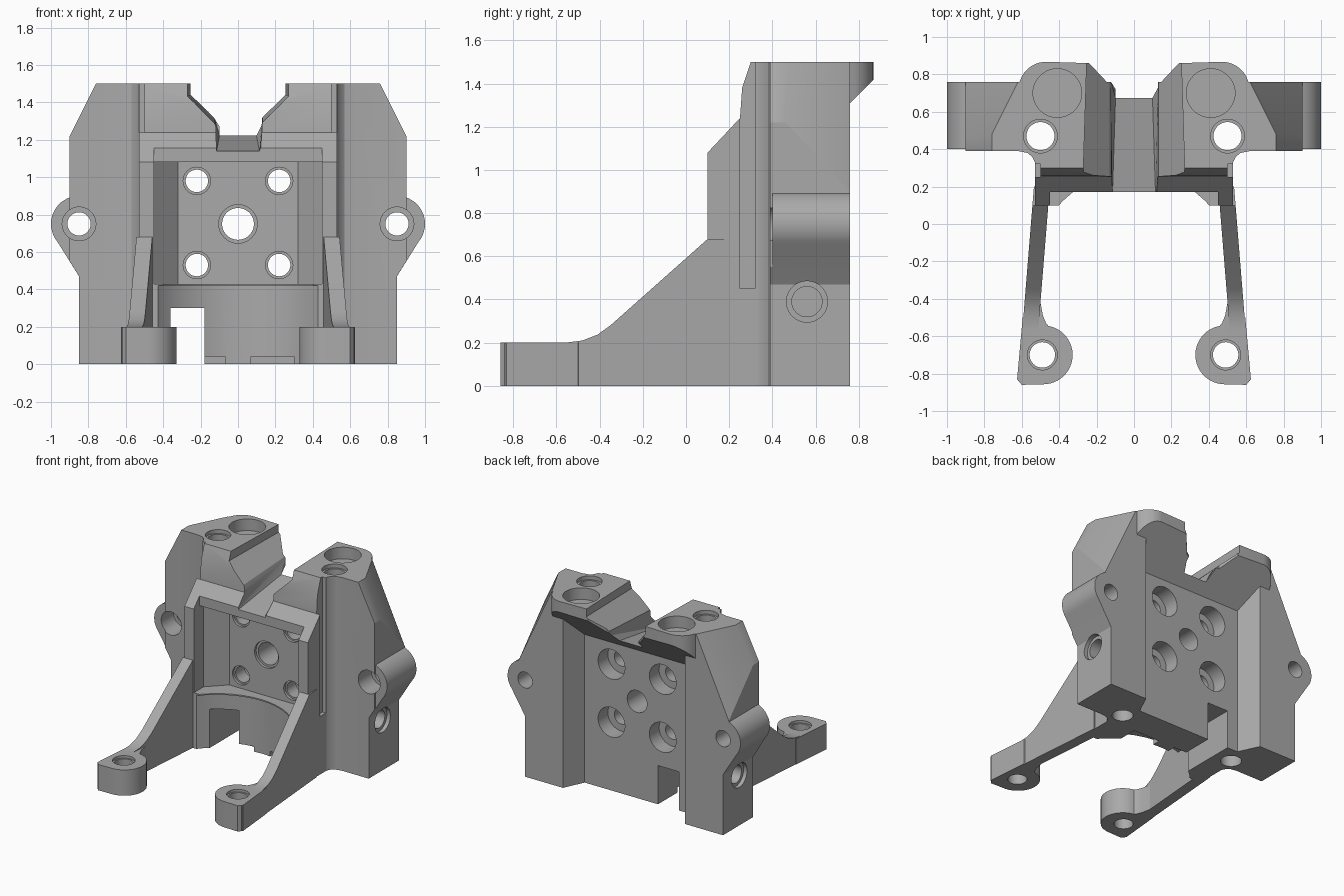
import bpy, bmesh
from math import cos, sin, radians, tau

if "Cube" in bpy.data.objects:
    bpy.data.objects.remove(bpy.data.objects["Cube"], do_unlink=True)

grey = bpy.data.materials.new("machined_grey")
grey.use_nodes = True
colour = (0.4, 0.4, 0.4, 1)
grey.diffuse_color = colour
grey.node_tree.nodes["Principled BSDF"].inputs["Base Color"].default_value = colour


def solid(name, a, b):
    """Closed solid between two matching outlines."""
    n = len(a)
    bm = bmesh.new()
    v = [bm.verts.new(p) for p in a + b]
    bm.faces.new(v[:n])
    bm.faces.new(v[n:])
    for i in range(n):
        j = (i + 1) % n
        bm.faces.new((v[i], v[j], v[n + j], v[n + i]))
    bmesh.ops.recalc_face_normals(bm, faces=bm.faces)
    mesh = bpy.data.meshes.new(name)
    bm.to_mesh(mesh)
    bm.free()
    mesh.materials.append(grey)
    ob = bpy.data.objects.new(name, mesh)
    bpy.context.collection.objects.link(ob)
    return ob


def both(half):
    return half + [(-x, w) for x, w in reversed(half)]


def extrude(name, pts, axis, lo, hi):
    place = {"x": lambda p, d: (d, p[0], p[1]),
             "y": lambda p, d: (p[0], d, p[1]),
             "z": lambda p, d: (p[0], p[1], d)}[axis]
    return solid(name, [place(p, lo) for p in pts], [place(p, hi) for p in pts])


def arc(cx, cy, r, start, end, n=16):
    steps = [radians(start + (end - start) * i / n) for i in range(n + 1)]
    return [(cx + r * cos(t), cy + r * sin(t)) for t in steps]


def rod(c, r, axis, lo, hi):
    return extrude("rod", arc(c[0], c[1], r, 0, 352.5, 47), axis, lo, hi)


def box(x0, x1, y0, y1, z0, z1):
    return extrude("box", [(x0, y0), (x1, y0), (x1, y1), (x0, y1)], "z", z0, z1)


def combine(target, other, how):
    mod = target.modifiers.new(how, "BOOLEAN")
    mod.operation, mod.solver, mod.object = how, "EXACT", other
    bpy.context.view_layer.objects.active = target
    bpy.ops.object.modifier_apply(modifier=mod.name)
    bpy.data.objects.remove(other, do_unlink=True)


def add(target, other):
    combine(target, other, "UNION")


def cut(target, other):
    combine(target, other, "DIFFERENCE")


# Main block: wide slab with its upper back corners sliced off
block = extrude("main_block", both([(.85, 0), (.85, .47), (.9, .55), (.9, 1.22), (.76, 1.5)]),
                "y", .39, .76)
bm = bmesh.new()
bm.from_mesh(block.data)
for s in (1, -1):
    bmesh.ops.bisect_plane(bm, geom=bm.verts[:] + bm.edges[:] + bm.faces[:],
                           plane_co=(s * .62, .76, 1.5), plane_no=(s * .096, .048, .0448),
                           clear_outer=True)
    bmesh.ops.holes_fill(bm, edges=[e for e in bm.edges if e.is_boundary])
bmesh.ops.recalc_face_normals(bm, faces=bm.faces)
bm.to_mesh(block.data)
bm.free()

# Front core with sloping brow, and the flare joining it to the slab
add(block, extrude("core", [(.65, 0), (.1, 0), (.1, 1.08), (.25, 1.24), (.26, 1.38), (.3, 1.5),
                            (.65, 1.5)], "x", -.53, .53))
add(block, extrude("flare", both([(.53, .33), (.545, .36), (.57, .38), (.62, .39), (.62, .45)]),
                   "z", 0, 1.5))

# Side bosses and overhanging rear lobes
boss = [(.7, .47), (.85, .47)] + arc(.85, .75, .15, -40, 90) + [(.7, .9)]
lobe = [(.05, .5), (.05, .69), (.08, .69), (.24, .86)] + arc(.47, .72, .147, 90, 25, 10) \
    + [(.65, .66), (.6, .5)]
for s in (1, -1):
    add(block, extrude("boss", [(s * x, z) for x, z in boss], "y", .4, .76))
    add(block, solid("lobe", [(s * x, y, y + .55) for x, y in lobe],
                     [(s * x, y, 1.5) for x, y in lobe]))

# Rear recess with a sloping ceiling
recess = both([(.45, .6), (.53, .77), (.53, 1)])
cut(block, solid("recess", [(x, y, -.1) for x, y in recess],
                 [(x, y, y + .55) for x, y in recess]))

# Saddle valley between the lobes
front = both([(.12, 1.11), (.13, 1.28), (.28, 1.43), (.28, 1.6)])
back = both([(.09, 1.27), (.13, 1.33), (.25, 1.44), (.25, 1.6)])
cut(block, solid("valley", [(x, 0, z) for x, z in front], [(x, .95, z) for x, z in back]))

# Front pocket, beam face, curved lower bay and the cable notch
cut(block, extrude("pocket", both([(.45, 0), (.45, .22), (.32, .35)]), "z", .43, 1.08))
cut(block, box(-.45, .45, 0, .17, .43, 1.3))
cut(block, rod((0, -.26), .56, "z", -.1, .42))
cut(block, rod((0, -.26), .54, "z", .4, .5))
cut(block, box(-.36, -.18, 0, 1, -.1, .3))
for x0, x1 in ((-.2, -.07), (.07, .3)):
    cut(block, box(x0, x1, .1, .36, -.1, .04))

# Plate holes, counterbored from behind
cut(block, rod((0, .75), .085, "y", .2, .9))
cut(block, rod((0, .75), .103, "y", .2, .37))
for x in (-.22, .22):
    for z in (.53, .98):
        cut(block, rod((x, z), .06, "y", .2, .9))
        cut(block, rod((x, z), .073, "y", .2, .37))
        cut(block, rod((x, z), .115, "y", .48, .9))

# Holes and grooves repeated on both sides
for s in (1, -1):
    cut(block, rod((s * .41, .7), .13, "z", 1.41, 1.6))
    cut(block, rod((s * .5, .47), .075, "z", -.1, 1.6))
    cut(block, rod((s * .5, .47), .09, "z", 1.47, 1.6))
    cut(block, rod((s * .85, .75), .062, "y", .3, .9))
    cut(block, rod((s * .85, .75), .09, "y", .3, .55))
    cut(block, rod((.56, .39), .07, "x", *sorted((s * .6, s * 1.1))))
    cut(block, rod((.56, .39), .095, "x", *sorted((s * .82, s * 1.1))))
    cut(block, box(*sorted((s * .5, s * .6)), .25, .32, .45, 1.6))

# Splayed legs, each ending in a drilled foot
rib = [(.2, 0), (.2, .68), (.1, .68), (-.35, .28), (-.41, .237), (-.48, .21), (-.56, .2),
       (-.84, .2), (-.84, 0)]
foot = [(.6, -.86), (.625, -.83), (.595, -.5), (.5, -.42), (.487, -.49), (.47, -.53)] \
    + arc(.485, -.7, .157, 100, 270, 24)
legs = []
for side, s in (("left", 1), ("right", -1)):
    edges = [[(s * (x + .081 * (.2 - y)), y, z) for y, z in rib] for x in (.45, .535)]
    leg = solid(side + "_leg", *edges)
    add(leg, extrude("foot", [(s * x, y) for x, y in foot], "z", 0, .2))
    cut(leg, rod((s * .49, -.7), .068, "z", -.1, .3))
    cut(leg, rod((s * .49, -.7), .08, "z", .18, .3))
    legs.append(leg)

# Smooth bores, crisp edges
bpy.ops.object.select_all(action="DESELECT")
for ob in [block] + legs:
    ob.select_set(True)
    bpy.context.view_layer.objects.active = ob
bpy.ops.object.shade_smooth_by_angle(angle=radians(25))
